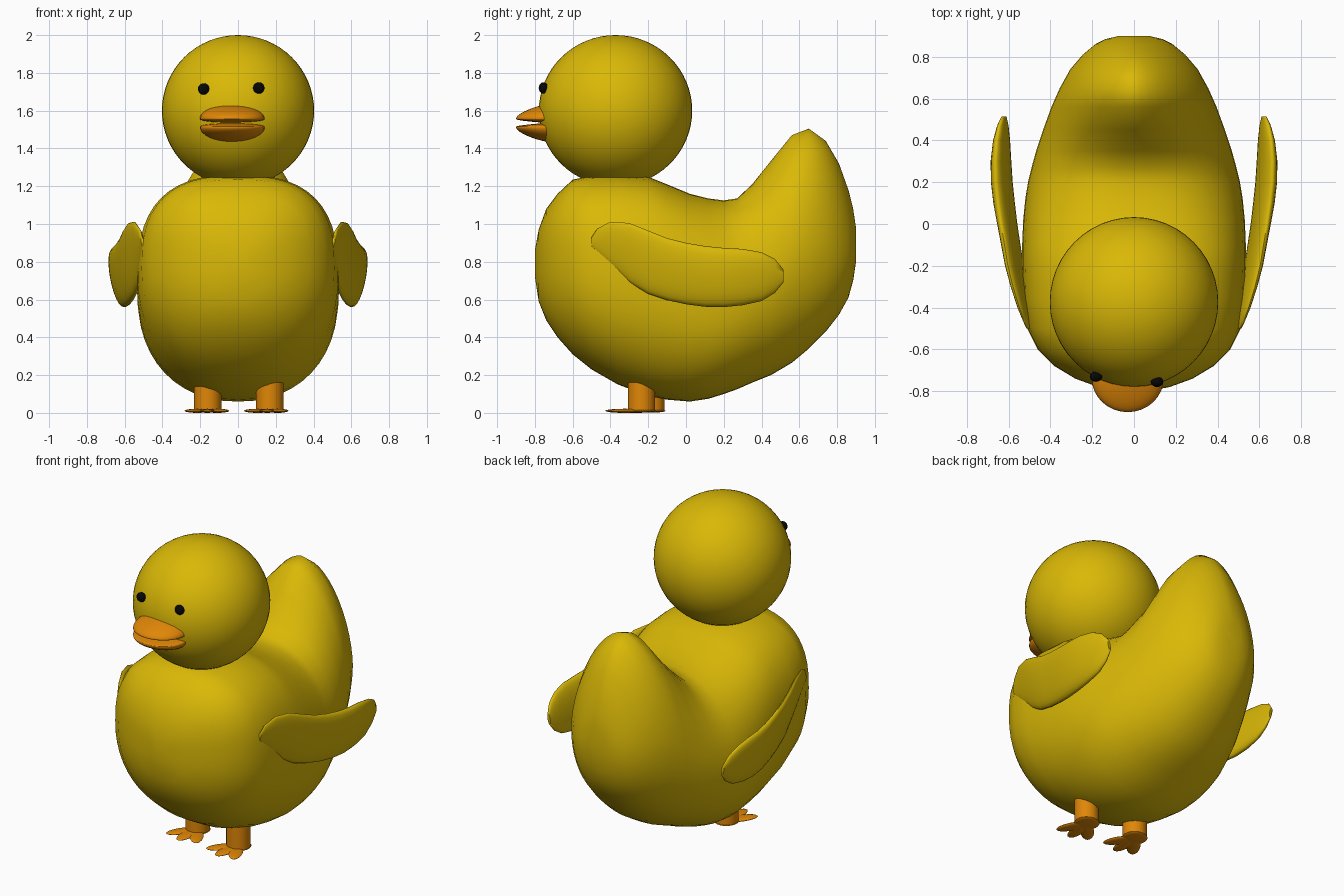
import bpy, bmesh, math
from mathutils import Matrix, Vector

cube = bpy.data.objects.get("Cube")
if cube:
    bpy.data.objects.remove(cube, do_unlink=True)


def make_material(name, color):
    m = bpy.data.materials.new(name)
    m.use_nodes = True
    m.diffuse_color = (*color, 1)
    bsdf = m.node_tree.nodes["Principled BSDF"]
    bsdf.inputs["Base Color"].default_value = (*color, 1)
    bsdf.inputs["Roughness"].default_value = 0.6
    return m


YELLOW = make_material("yellow", (0.70, 0.48, 0.002))
ORANGE = make_material("orange", (0.74, 0.24, 0.002))
BLACK = make_material("black", (0.002, 0.002, 0.002))


def finish(bm, name, mat, angle=50):
    bmesh.ops.recalc_face_normals(bm, faces=bm.faces)
    mesh = bpy.data.meshes.new(name)
    bm.to_mesh(mesh)
    bm.free()
    mesh.materials.append(mat)
    ob = bpy.data.objects.new(name, mesh)
    bpy.context.collection.objects.link(ob)
    bpy.ops.object.select_all(action='DESELECT')
    ob.select_set(True)
    bpy.context.view_layer.objects.active = ob
    bpy.ops.object.shade_smooth_by_angle(angle=math.radians(angle))
    return ob


def add_ellipsoid(bm, loc, radii, rot=None, u=32, v=20):
    mat = Matrix.Translation(loc) @ (rot or Matrix()) @ Matrix.Diagonal((*radii, 1))
    bmesh.ops.create_uvsphere(bm, u_segments=u, v_segments=v, radius=1, matrix=mat)


def ellipsoid(name, mat, loc, radii, u=32, v=20):
    bm = bmesh.new()
    add_ellipsoid(bm, loc, radii, u=u, v=v)
    return finish(bm, name, mat)


def signed_power(v, p):
    return math.copysign(abs(v) ** p, v)


def loft(name, mat, sections, count, lean=0):
    """Skin rounded slices: (y, x centre, half width, z low, z widest, z high, top power)."""
    bm = bmesh.new()
    rings = []
    for y, cx, w, low, mid, high, n in sections:
        ring = []
        for i in range(count):
            a = 2 * math.pi * i / count
            c, s = math.cos(a), math.sin(a)
            p = 2 / (n if s > 0 else 2.2)
            dz = ((high - mid) if s > 0 else (mid - low)) * signed_power(s, p)
            ring.append(bm.verts.new((cx + w * signed_power(c, p) + lean * dz, y, mid + dz)))
        rings.append(ring)
    for a, b in zip(rings, rings[1:]):
        for i in range(count):
            j = (i + 1) % count
            bm.faces.new((a[i], a[j], b[j], b[i]))
    bm.faces.new(rings[0])
    bm.faces.new(rings[-1])
    return finish(bm, name, mat, 60)


# Body with upturned tail: y, half width, bottom, top
body_rows = [
    (-0.80, 0.06, 0.72, 0.86), (-0.78, 0.17, 0.59, 0.97), (-0.74, 0.28, 0.49, 1.08),
    (-0.68, 0.38, 0.40, 1.16), (-0.60, 0.46, 0.31, 1.235), (-0.50, 0.51, 0.23, 1.255),
    (-0.36, 0.53, 0.15, 1.26), (-0.20, 0.535, 0.09, 1.25), (-0.10, 0.535, 0.07, 1.21),
    (0.02, 0.53, 0.06, 1.16), (0.12, 0.52, 0.075, 1.135), (0.20, 0.507, 0.10, 1.125),
    (0.27, 0.49, 0.125, 1.135), (0.35, 0.468, 0.16, 1.21), (0.45, 0.435, 0.20, 1.335),
    (0.56, 0.395, 0.265, 1.47), (0.65, 0.355, 0.34, 1.505), (0.74, 0.305, 0.43, 1.44),
    (0.81, 0.245, 0.52, 1.32), (0.86, 0.185, 0.61, 1.18), (0.885, 0.135, 0.70, 1.08),
    (0.90, 0.07, 0.80, 0.98)]
body = []
for y, w, low, high in body_rows:
    t = min(max((y + 0.05) / 0.5, 0), 1)
    body.append((y, 0, w, low, low + (0.52 - 0.11 * t) * (high - low), high, 2.65 - 0.95 * t))
loft("body", YELLOW, body, 48)

# Wings: y, x centre, half thickness, bottom, top
wing_rows = [
    (-0.50, 0.505, 0.008, 0.88, 0.93), (-0.47, 0.51, 0.014, 0.84, 0.975),
    (-0.40, 0.527, 0.022, 0.775, 1.012), (-0.30, 0.55, 0.028, 0.69, 1.005),
    (-0.20, 0.573, 0.032, 0.63, 0.965), (-0.10, 0.59, 0.035, 0.597, 0.925),
    (0.00, 0.607, 0.038, 0.575, 0.90), (0.10, 0.622, 0.042, 0.562, 0.883),
    (0.20, 0.633, 0.043, 0.56, 0.873), (0.30, 0.637, 0.041, 0.57, 0.868),
    (0.40, 0.634, 0.033, 0.592, 0.85), (0.47, 0.628, 0.022, 0.635, 0.815),
    (0.515, 0.622, 0.010, 0.69, 0.76)]
for side, sign in (("left", 1), ("right", -1)):
    loft(side + "_wing", YELLOW,
         [(y, sign * x, t, low, (low + high) / 2, high, 2.0) for y, x, t, low, high in wing_rows],
         24, lean=0.18 * sign)

# Head and eyes
ellipsoid("head", YELLOW, (0, -0.373, 1.60), (0.403, 0.406, 0.40), u=48, v=32)
ellipsoid("right_eye", BLACK, (-0.182, -0.73, 1.715), (0.03, 0.025, 0.03), u=16, v=10)
ellipsoid("left_eye", BLACK, (0.11, -0.755, 1.72), (0.03, 0.025, 0.03), u=16, v=10)

# Bill halves: domed outside, nearly flat inside, tapering to the tip
for name, sign, z in (("upper_bill", 1, 1.556), ("lower_bill", -1, 1.514)):
    bm = bmesh.new()
    bmesh.ops.create_uvsphere(bm, u_segments=32, v_segments=20, radius=1)
    for v in bm.verts:
        height = 0.078 if v.co.z > 0 else 0.02
        taper = 1 - 0.35 * max(-v.co.y, 0)
        v.co = (-0.03 + 0.172 * v.co.x, -0.738 + 0.162 * v.co.y, z + sign * height * taper * v.co.z)
    finish(bm, name, ORANGE, 75)

# Legs and three-toed feet: x, y, turn of the foot
for side, x, y, heading in (("right", -0.16, -0.185, -2), ("left", 0.168, -0.235, -8)):
    bm = bmesh.new()
    bmesh.ops.create_cone(bm, cap_ends=True, segments=32, radius1=0.072, radius2=0.072,
                          depth=0.19, matrix=Matrix.Translation((x, y, 0.105)))
    finish(bm, side + "_leg", ORANGE)
    bm = bmesh.new()
    add_ellipsoid(bm, (x, y, 0.011), (0.076, 0.076, 0.01), u=24, v=10)
    for degrees in (-34, 0, 34):
        turn = Matrix.Rotation(math.radians(degrees + heading), 4, 'Z')
        centre = Vector((x, y, 0.011)) + turn @ Vector((0, -0.095, 0))
        add_ellipsoid(bm, centre, (0.041, 0.10, 0.011), turn, u=20, v=10)
    finish(bm, side + "_foot", ORANGE)
